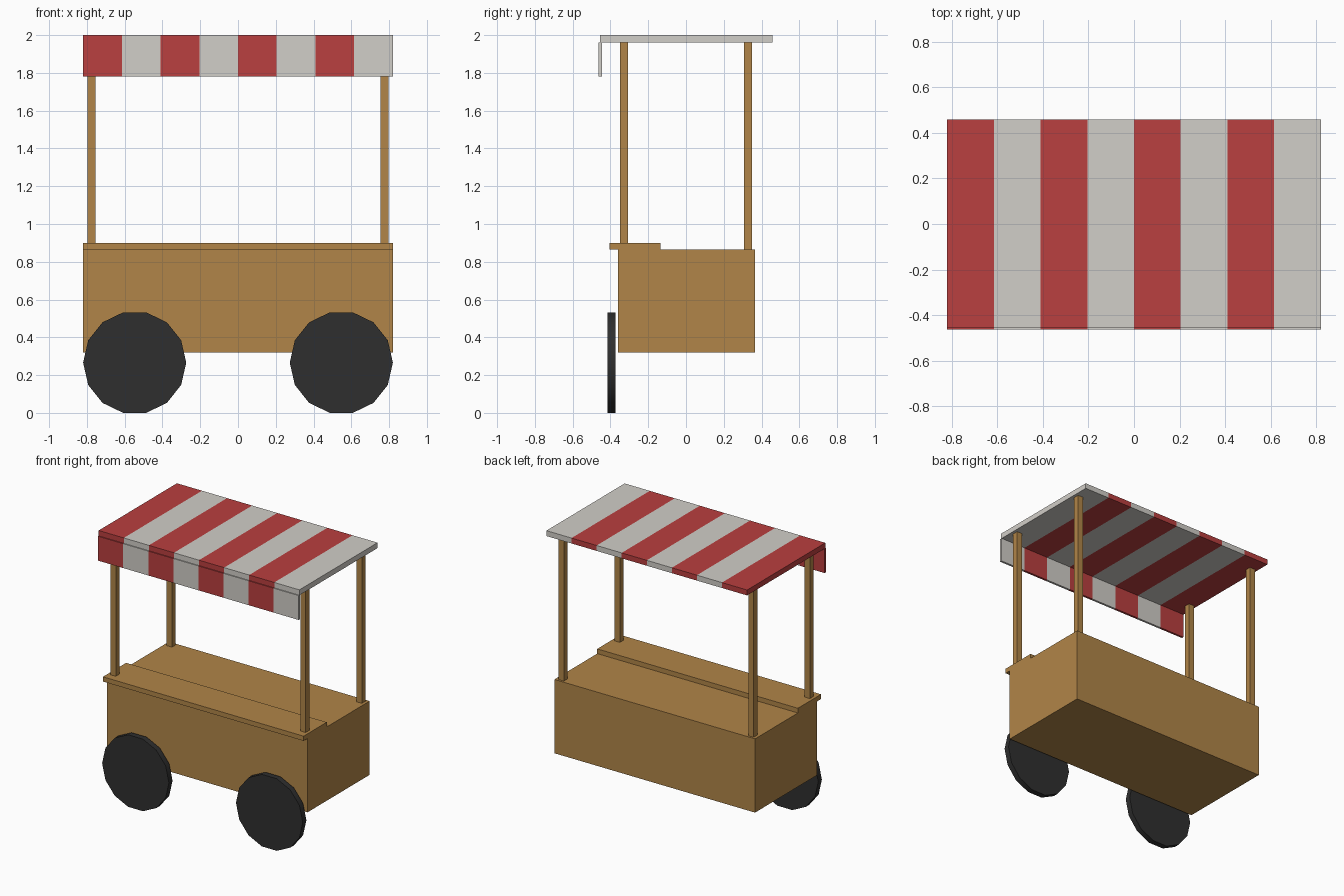
import bpy, bmesh, math
from mathutils import Matrix, Vector

if "Cube" in bpy.data.objects:
    bpy.data.objects.remove(bpy.data.objects["Cube"])


def material(name, rgb):
    m = bpy.data.materials.new(name)
    m.diffuse_color = (*rgb, 1)
    m.use_nodes = True
    m.node_tree.nodes["Principled BSDF"].inputs["Base Color"].default_value = m.diffuse_color
    return m


WOOD = material("wood", (0.44, 0.235, 0.065))
RED = material("red_cloth", (0.49, 0.05, 0.05))
WHITE = material("white_cloth", (0.64, 0.62, 0.58))
RUBBER = material("rubber", (0.028, 0.028, 0.028))


def finish(name, bm, mats):
    me = bpy.data.meshes.new(name)
    bm.to_mesh(me)
    bm.free()
    for m in mats:
        me.materials.append(m)
    ob = bpy.data.objects.new(name, me)
    bpy.context.collection.objects.link(ob)
    return ob


def box_mesh(x, y, z):
    bm = bmesh.new()
    size = [b - a for a, b in (x, y, z)]
    mid = [(a + b) / 2 for a, b in (x, y, z)]
    bmesh.ops.create_cube(bm, size=1, matrix=Matrix.Translation(mid) @ Matrix.Diagonal((*size, 1)))
    return bm


def box(name, x, y, z):
    return finish(name, box_mesh(x, y, z), [WOOD])


W = 0.82  # half width of the cart


def striped_box(name, y, z, count=8):
    bm = box_mesh((-W, W), y, z)
    step = 2 * W / count
    for i in range(1, count):
        bmesh.ops.bisect_plane(bm, geom=bm.verts[:] + bm.edges[:] + bm.faces[:],
                               plane_co=(-W + i * step, 0, 0), plane_no=(1, 0, 0))
    for f in bm.faces:
        i = int((f.calc_center_median().x + W) / step)
        f.material_index = min(max(i, 0), count - 1) % 2
    return finish(name, bm, [RED, WHITE])


# Cart body and serving counter
box("cart_body", (-W, W), (-0.36, 0.365), (0.32, 0.865))
box("counter", (-W, W), (-0.405, -0.135), (0.865, 0.9))

# Four roof posts
for sx, side in ((-1, "left"), (1, "right")):
    for sy, end in ((-1, "front"), (1, "back")):
        cx, cy, h = sx * 0.776, sy * 0.328, 0.022
        box(f"{end}_{side}_post", (cx - h, cx + h), (cy - h, cy + h), (0.865, 1.96))

# Striped awning and its hanging front flap
striped_box("awning", (-0.455, 0.458), (1.96, 2.0))
striped_box("awning_flap", (-0.462, -0.446), (1.78, 1.96))

# Two 14-sided wheels on the front side
for sx, side in ((-1, "left"), (1, "right")):
    bm = bmesh.new()
    r = 0.273
    place = (Matrix.Translation((sx * 0.547, -0.394, r * math.cos(math.pi / 14)))
             @ Matrix.Rotation(math.pi / 2, 4, "X") @ Matrix.Rotation(math.pi / 2, 4, "Z"))
    bmesh.ops.create_cone(bm, cap_ends=True, segments=14, radius1=r, radius2=r, depth=0.042)
    # Turn so a vertex points along x and a flat rests on the ground
    first = max(bm.verts, key=lambda v: v.co.x)
    turn = Matrix.Rotation(-math.atan2(first.co.y, first.co.x), 4, "Z")
    place = place @ Matrix.Rotation(-math.pi / 2, 4, "Z") @ turn
    bmesh.ops.transform(bm, matrix=place, verts=bm.verts)
    wheel = finish(f"{side}_wheel", bm, [RUBBER])
    bpy.ops.object.select_all(action="DESELECT")
    wheel.select_set(True)
    bpy.context.view_layer.objects.active = wheel
    bpy.ops.object.shade_smooth_by_angle(angle=math.radians(30))
